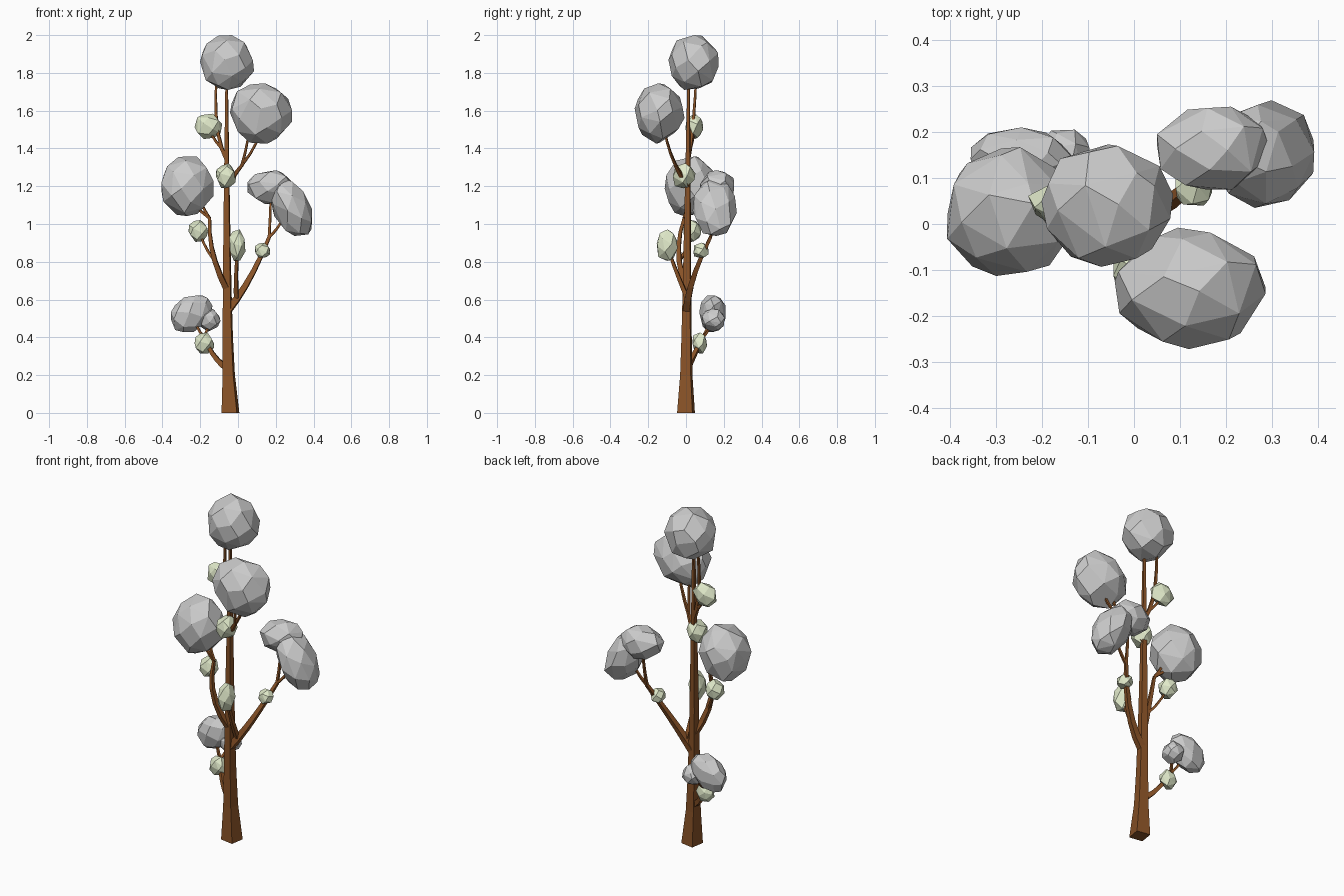
import bpy, bmesh, math, random
from mathutils import Vector, Matrix

if "Cube" in bpy.data.objects:
    bpy.data.objects.remove(bpy.data.objects["Cube"])

random.seed(7)


def material(name, rgb):
    m = bpy.data.materials.new(name)
    m.diffuse_color = (*rgb, 1)
    m.use_nodes = True
    m.node_tree.nodes["Principled BSDF"].inputs["Base Color"].default_value = m.diffuse_color
    return m


BARK = material("bark", (0.25, 0.085, 0.02))
BUD = material("bud_green", (0.75, 0.82, 0.59))


def finish(name, bm, mat=None):
    bmesh.ops.recalc_face_normals(bm, faces=bm.faces)
    me = bpy.data.meshes.new(name)
    bm.to_mesh(me)
    bm.free()
    ob = bpy.data.objects.new(name, me)
    bpy.context.collection.objects.link(ob)
    if mat:
        me.materials.append(mat)


def tube(name, pts, radii, sides=4):
    """Tapered four-sided tube along a path."""
    bm = bmesh.new()
    rings = []
    for i, (p, r) in enumerate(zip(pts, radii)):
        t = (pts[min(i + 1, len(pts) - 1)] - pts[max(i - 1, 0)]).normalized()
        if p.z == 0:
            t = Vector((0, 0, 1))
        u = Vector((0, 1, 0)).cross(t).normalized()
        v = t.cross(u)
        angles = [0.62 + math.tau * k / sides for k in range(sides)]
        rings.append([bm.verts.new(p + r * (math.cos(a) * u + math.sin(a) * v)) for a in angles])
    for a, b in zip(rings, rings[1:]):
        for k in range(sides):
            j = (k + 1) % sides
            bm.faces.new((a[k], a[j], b[j], b[k]))
    bm.faces.new(rings[0])
    bm.faces.new(rings[-1])
    finish(name, bm, BARK)


def branch(name, start, bend, end, r0, r1, steps=5):
    """Limb bowing from start towards bend and on to end; returns its points."""
    a, b, c = Vector(start), Vector(bend), Vector(end)
    ts = [i / steps for i in range(steps + 1)]
    pts = [a.lerp(b, t).lerp(b.lerp(c, t), t) for t in ts]
    tube(name, pts, [r0 + (r1 - r0) * t for t in ts])
    return pts


def twig(name, start, end):
    """Thin limb that leaves sideways and turns upward."""
    bend = Vector(start).lerp(end, 0.5)
    bend.xy = Vector(start).xy.lerp(Vector(end).xy, 0.75)
    branch(name, start, bend, end, 0.010, 0.007, 3)


def lump(bm, center, radii, count, tilt):
    """Faceted hull of jittered points on a sphere, fitted to the radii."""
    golden = math.pi * (3 - math.sqrt(5))
    pts = []
    for i in range(count):
        z = 1 - 2 * (i + 0.5) / count
        r = math.sqrt(1 - z * z)
        p = Vector((r * math.cos(i * golden), r * math.sin(i * golden), z))
        p += Vector([random.uniform(-0.13, 0.13) for _ in range(3)])
        pts.append(p.normalized() * random.uniform(0.95, 1.04))
    lo = [min(p[k] for p in pts) for k in range(3)]
    hi = [max(p[k] for p in pts) for k in range(3)]
    turn = Matrix.Rotation(math.radians(tilt), 3, 'Y')
    part = bmesh.new()
    for p in pts:
        q = Vector([radii[k] * (2 * (p[k] - lo[k]) / (hi[k] - lo[k]) - 1) for k in range(3)])
        part.verts.new(turn @ q + Vector(center))
    bmesh.ops.convex_hull(part, input=part.verts)
    bmesh.ops.dissolve_limit(part, angle_limit=math.radians(9), verts=part.verts, edges=part.edges)
    tmp = bpy.data.meshes.new("tmp")
    part.to_mesh(tmp)
    part.free()
    bm.from_mesh(tmp)
    bpy.data.meshes.remove(tmp)


def clump(name, fork, main, radii, tilt=0, side=None, side_radii=None):
    """Grey foliage of one or two lumps, held by two twigs from the fork."""
    bm = bmesh.new()
    lump(bm, main, radii, 32, tilt)
    tips = [fork.lerp(Vector(main), 0.7)]
    if side:
        lump(bm, side, side_radii, 26, 0)
        tips.append(fork.lerp(Vector(side), 0.8))
    else:
        spread = Vector((radii[0] * 0.2, 0, 0))
        tips = [tips[0] - spread, tips[0] + spread]
    finish(name + "_foliage", bm)
    for i, tip in enumerate(tips):
        twig(f"{name}_twig_{i + 1}", fork, tip)


def bud(name, center, radii):
    bm = bmesh.new()
    lump(bm, center, radii, 18, 0)
    finish(name + "_bud", bm, BUD)


# Trunk, flared at the foot and thinning into the crown
def axis(z):
    return Vector((-.06 + .02 * math.exp(-3 * z), .008 * z, z))


levels = [0.2 * i for i in range(10)]
tube("trunk", [axis(z) for z in levels],
     [.040 - .018 * z + .018 * math.exp(-8 * z) for z in levels])

# Low branch
low = branch("low_branch", axis(.23), (-.13, .03, .28), (-.18, .09, .40), .022, .011)
clump("low", low[-1], (-.25, .14, .528), (.12, .07, .088), -38, (-.15, .145, .49), (.057, .06, .06))
bud("low", (-.178, .072, .37), (.052, .038, .056))

# Left branch
left = branch("left_branch", axis(.65), (-.16, -.075, .84), (-.15, -.01, 1.03), .022, .010)
clump("left", left[-1], (-.268, .027, 1.2), (.138, .14, .158))
twig("left_bud_twig", left[2], (-.2, .03, .95))
bud("left", (-.21, .033, .963), (.052, .048, .058))

# Right branch with a short spur to the front
right = branch("right_branch", axis(.54), (.065, .005, .68), (.165, .13, .93), .027, .012)
clump("right", right[-1], (.277, .152, 1.09), (.098, .117, .172), -27, (.175, .165, 1.195), (.125, .09, .09))
bud("right", (.13, .08, .86), (.04, .04, .041))
branch("front_branch", right[1], (-.015, -.05, .74), (0, -.1, .88), .017, .009)
bud("front", (-.003, -.1, .888), (.042, .055, .083))

# Upper branch
upper = branch("upper_branch", axis(1.2), (-.02, -.03, 1.26), (.02, -.055, 1.31), .017, .011)
clump("upper", upper[-1], (.122, -.14, 1.585), (.164, .132, .16))
bud("upper", (-.063, -.01, 1.255), (.054, .06, .066))

# Crown with its second stem
crown = branch("crown_branch", axis(1.34), (-.135, .04, 1.47), (-.113, .055, 1.8), .014, .007)
bm = bmesh.new()
lump(bm, (-.058, .04, 1.855), (.143, .133, .145), 32, 0)
finish("crown_foliage", bm)
twig("crown_bud_twig", crown[1], (-.15, .045, 1.5))
bud("crown", (-.157, .043, 1.517), (.073, .046, .067))
